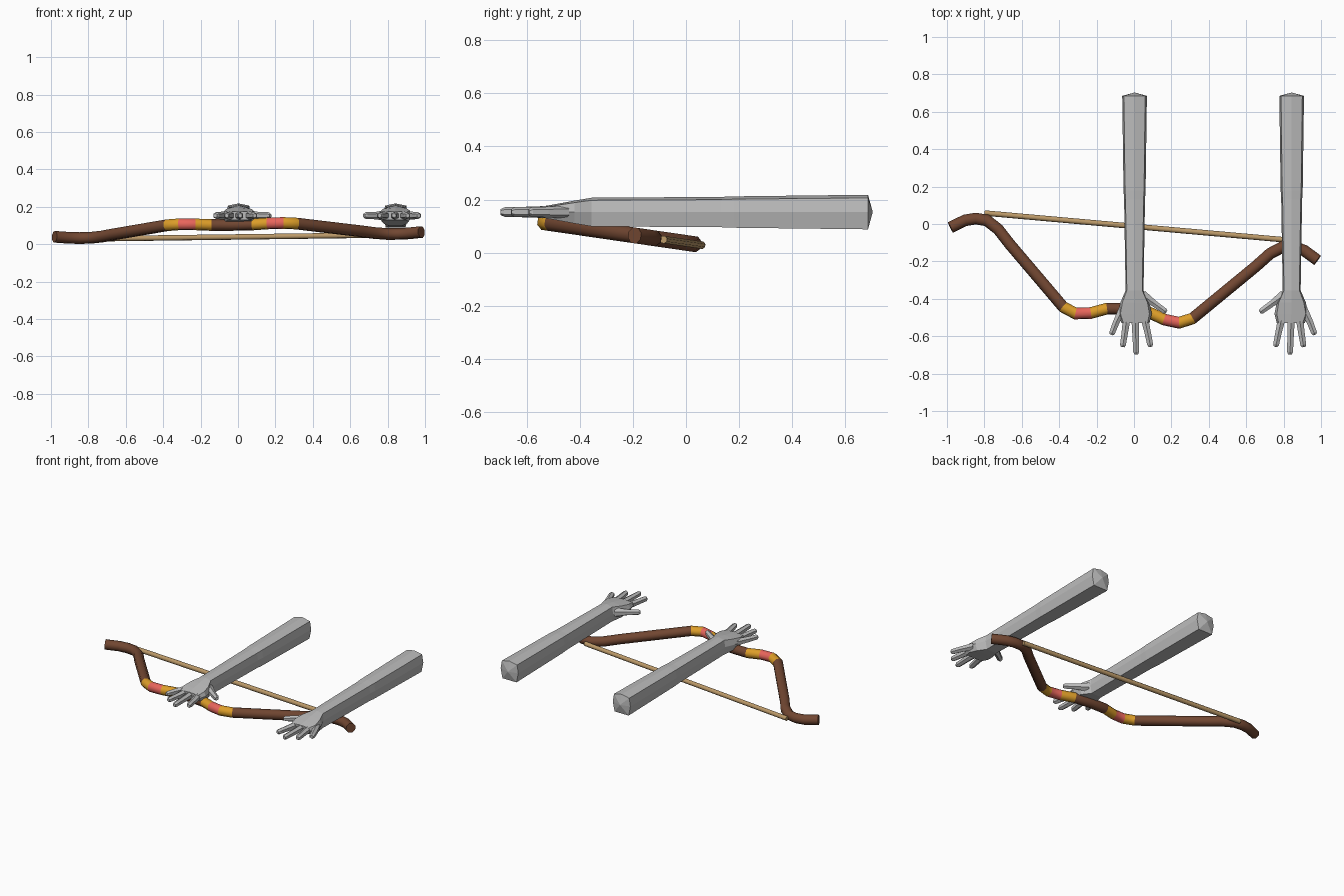
import bpy, bmesh, math
from mathutils import Vector

if "Cube" in bpy.data.objects:
    bpy.data.objects.remove(bpy.data.objects["Cube"])


def material(name, rgb):
    m = bpy.data.materials.new(name)
    m.diffuse_color = (*rgb, 1)
    m.use_nodes = True
    m.node_tree.nodes["Principled BSDF"].inputs["Base Color"].default_value = m.diffuse_color
    return m


BROWN = material("brown wood", (0.165, 0.062, 0.031))
YELLOW = material("yellow band", (0.72, 0.34, 0.022))
RED = material("red band", (0.80, 0.13, 0.105))
TAN = material("tan string", (0.50, 0.32, 0.14))
GREY = material("grey arm", (0.50, 0.50, 0.50))


def skin(bm, rings, mats=None):
    """Join rings of points into a closed tube; mats gives a slot per segment."""
    rows = [[bm.verts.new(p) for p in r] for r in rings]
    n = len(rows[0])
    for i in range(len(rows) - 1):
        for k in range(n):
            f = bm.faces.new((rows[i][k], rows[i][(k + 1) % n],
                              rows[i + 1][(k + 1) % n], rows[i + 1][k]))
            f.material_index = mats[i] if mats else 0
    bm.faces.new(rows[0])
    return bm.faces.new(rows[-1])


def tube(bm, path, radii, normal, sides, mats=None):
    """Tube along a path lying in the plane with the given normal."""
    pts = [Vector(p) for p in path]
    rings = []
    for i, p in enumerate(pts):
        a = (p - pts[i - 1]).normalized() if i else None
        b = (pts[i + 1] - p).normalized() if i < len(pts) - 1 else None
        t = ((a or b) + (b or a)).normalized()
        side = normal.cross(t).normalized()
        miter = 1 / max(0.6, t.dot(a or b))
        rings.append([p + radii[i] * (side * math.cos(w) * miter + normal * math.sin(w))
                      for w in (2 * math.pi * (k + 0.5) / sides for k in range(sides))])
    skin(bm, rings, mats)


def finish(bm, name, mats, smooth=None):
    bmesh.ops.recalc_face_normals(bm, faces=bm.faces[:])
    me = bpy.data.meshes.new(name)
    bm.to_mesh(me)
    bm.free()
    for m in mats:
        me.materials.append(m)
    ob = bpy.data.objects.new(name, me)
    bpy.context.collection.objects.link(ob)
    if smooth:
        bpy.ops.object.select_all(action='DESELECT')
        ob.select_set(True)
        bpy.context.view_layer.objects.active = ob
        bpy.ops.object.shade_smooth_by_angle(angle=math.radians(smooth))
    return ob


# Bow frame: turned about z and tilted so the grip sits higher than the string
ANGLE, TILT = math.radians(-5.1), 0.145
PLANE = Vector((0, TILT, 1)).normalized()


def bow_point(u, v):
    x = u * math.cos(ANGLE) - v * math.sin(ANGLE)
    y = -0.103 + u * math.sin(ANGLE) + v * math.cos(ANGLE)
    return Vector((x, y, 0.037 - TILT * y))


# Bow limb: half outline from tip to grip, mirrored
half = [(0.985, -0.003), (0.91, 0.042), (0.855, 0.056), (0.795, 0.052), (0.73, 0.01),
        (0.66, -0.065), (0.347, -0.373), (0.278, -0.402), (0.197, -0.392), (0.113, -0.361)]
half_mats = [0, 0, 0, 0, 0, 0, 1, 2, 1]
outline = [(-u, v) for u, v in half] + [(0, -0.352)] + half[::-1]
bm = bmesh.new()
tube(bm, [bow_point(*p) for p in outline], [0.032] * len(outline), PLANE, 8,
     half_mats + [0, 0] + half_mats[::-1])
finish(bm, "bow", [BROWN, YELLOW, RED], smooth=60)

# Bow string
bm = bmesh.new()
tube(bm, [bow_point(u, 0.09) for u in (-0.81, 0, 0.81)], [0.015] * 3, PLANE, 8)
finish(bm, "bow_string", [TAN], smooth=60)

# Arm sections: y, centre x, half width, half height
ARM_Z = 0.153
sections = [(0.685, 0, 0.066, 0.065), (0.18, 0, 0.059, 0.059), (0.13, 0, 0.056, 0.057),
            (-0.355, 0, 0.048, 0.054), (-0.42, 0.002, 0.078, 0.043),
            (-0.48, 0.002, 0.09, 0.032), (-0.53, 0.005, 0.075, 0.023)]
# Cross-section with a low ridge on top and a flat underside
shape = [(0, 1), (0.86, 0.82), (1, 0), (0.8, -1), (-0.8, -1), (-1, 0), (-0.86, 0.82)]
# Fingers: base, knuckle and tip, then base radius
fingers = [((-0.062, -0.45), (-0.098, -0.525), (-0.124, -0.592), 0.024),
           ((-0.04, -0.49), (-0.052, -0.58), (-0.064, -0.658), 0.024),
           ((0.003, -0.49), (0.006, -0.60), (0.009, -0.698), 0.024),
           ((0.05, -0.49), (0.069, -0.575), (0.086, -0.657), 0.024),
           ((0.04, -0.38), (0.105, -0.425), (0.170, -0.472), 0.032)]


def arm(name, cx, side):
    bm = bmesh.new()
    rings = [[(cx + side * (x + w * a), y, ARM_Z + h * b) for a, b in shape]
             for y, x, w, h in sections]
    end = skin(bm, rings[::-1])
    # Blunt point on the elbow end
    bmesh.ops.poke(bm, faces=[end])
    bm.verts.ensure_lookup_table()
    bm.verts[-1].co = (cx, 0.703, ARM_Z)
    for base, mid, tip, r in fingers:
        b, m, t = (Vector((cx + side * p[0], p[1], ARM_Z)) for p in (base, mid, tip))
        near_tip = m.lerp(t, 0.85)
        tube(bm, [b, m, near_tip, t], [r, 0.02, 0.018, 0.011], Vector((0, 0, 1)), 6)
    finish(bm, name, [GREY])


arm("bow_arm", 0.003, 1)
arm("draw_arm", 0.843, -1)
